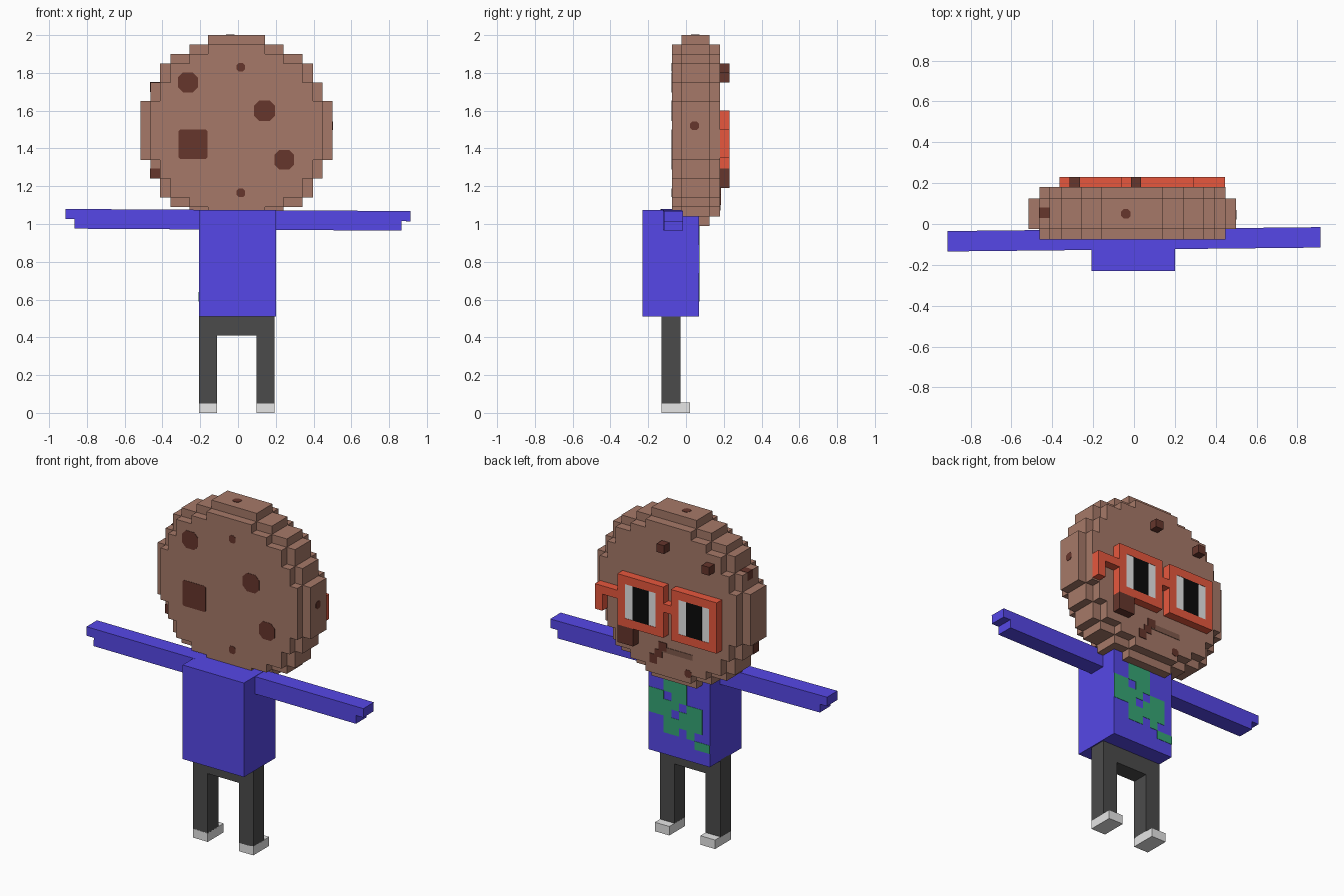
import bpy
import bmesh
from math import radians
from mathutils import Matrix, Vector

if "Cube" in bpy.data.objects:
    bpy.data.objects.remove(bpy.data.objects["Cube"], do_unlink=True)


def material(name, r, g, b):
    def lin(c):
        c /= 255
        return c / 12.92 if c <= 0.04045 else ((c + 0.055) / 1.055) ** 2.4
    mat = bpy.data.materials.new(name)
    color = (lin(r), lin(g), lin(b), 1)
    mat.diffuse_color = color
    mat.use_nodes = True
    mat.node_tree.nodes["Principled BSDF"].inputs["Base Color"].default_value = color
    return mat


brown = material("cookie brown", 166, 121, 104)
lip = material("mouth brown", 128, 90, 76)
dark = material("chocolate", 102, 54, 44)
blue = material("shirt blue", 86, 72, 232)
gray = material("trouser gray", 75, 75, 75)
light = material("light gray", 230, 230, 230)
red = material("frame red", 232, 88, 62)
green = material("print green", 54, 166, 118)
black = material("pupil black", 10, 10, 10)


def finish(name, bm, mat):
    bmesh.ops.recalc_face_normals(bm, faces=bm.faces)
    mesh = bpy.data.meshes.new(name)
    bm.to_mesh(mesh)
    bm.free()
    mesh.materials.append(mat)
    obj = bpy.data.objects.new(name, mesh)
    bpy.context.collection.objects.link(obj)
    return obj


def add_box(bm, x, y, z):
    spans = (x, y, z)
    mid = Vector([(a + b) / 2 for a, b in spans])
    size = [abs(b - a) for a, b in spans]
    bmesh.ops.create_cube(bm, size=1, matrix=Matrix.Translation(mid) @ Matrix.Diagonal((*size, 1)))


def boxes(name, mat, *parts):
    bm = bmesh.new()
    for part in parts:
        add_box(bm, *part)
    return finish(name, bm, mat)


def extrude_outline(name, mat, points, y0, y1):
    # Closed x/z outline pushed through the depth
    bm = bmesh.new()
    face = bm.faces.new([bm.verts.new((x, y0, z)) for x, z in points])
    new = bmesh.ops.extrude_face_region(bm, geom=[face])["geom"]
    bmesh.ops.translate(bm, vec=(0, y1 - y0, 0), verts=[v for v in new if isinstance(v, bmesh.types.BMVert)])
    return finish(name, bm, mat)


def stepped_disc(name, steps, y0, y1):
    # Stair-stepped quarter, mirrored into a full round outline
    quarter = []
    for i, (w, h) in enumerate(steps):
        quarter.append((w, h))
        if i + 1 < len(steps):
            quarter.append((w, steps[i + 1][1]))
    right = quarter + [(w, -h) for w, h in reversed(quarter)]
    outline = right + [(-w, h) for w, h in reversed(right)]
    return extrude_outline(name, brown, [(x - 0.008, z + 1.495) for x, z in outline], y0, y1)


def spot(name, center, size, axis, cut=.25):
    # Thin square chip with cut corners, lying on a surface
    h = size / 2
    k = h * (1 - 2 * cut)
    outline = [(k, h), (h, k), (h, -k), (k, -h), (-k, -h), (-h, -k), (-h, k), (-k, h)]
    chip = extrude_outline(name, dark, outline, -.002, .002)
    turn = {"x": Matrix.Rotation(radians(90), 4, "Z"),
            "y": Matrix.Identity(4),
            "z": Matrix.Rotation(radians(90), 4, "X")}[axis]
    chip.data.transform(Matrix.Translation(center) @ turn)


# Head: thin outer ring and thicker inner disc
stepped_disc("head_rim", [(.15, .505), (.25, .455), (.35, .405), (.405, .355), (.455, .255), (.508, .155)], -.025, .125)
stepped_disc("head_core", [(.15, .455), (.25, .405), (.35, .355), (.405, .255), (.455, .155)], -.075, .18)

# Chips on the flat side without the face
for x, z, s in [(-.265, 1.75, .105), (.015, 1.83, .045), (.14, 1.6, .11), (.245, 1.34, .105), (.015, 1.165, .045)]:
    spot("flat_chip", (x, -.075, z), s, "y")
spot("square_chip", (-.238, -.075, 1.422), .155, "y", .06)
spot("side_chip", (.5, .045, 1.52), .045, "x")
spot("top_chip", (-.04, .05, 2), .045, "z")
spot("chin_chip", (-.14, .18, 1.095), .045, "y")

# Raised chips
boxes("raised_chips", dark,
      ((-.015, .035), (.17, .23), (1.8, 1.85)),
      ((-.315, -.265), (.17, .23), (1.75, 1.8)),
      ((.19, .295), (.17, .23), (1.19, 1.295)))
boxes("rim_chips", dark,
      ((-.465, -.413), (.03, .08), (1.7, 1.752)),
      ((-.465, -.413), (-.028, .025), (1.24, 1.295)))

# Mouth with a run of crumbs at its corner
boxes("mouth", lip, ((-.17, .03), (.178, .183), (1.182, 1.215)))
boxes("crumbs", dark,
      ((.0, .055), (.178, .184), (1.19, 1.24)),
      ((.03, .08), (.178, .184), (1.145, 1.19)),
      ((.065, .115), (.178, .184), (1.1, 1.155)))

# Glasses: two square frames with lenses, bridge and hooked temple
bars = [((-.065, -.005), (.18, .23), (1.45, 1.5)),
        ((.295, .445), (.18, .23), (1.45, 1.5)),
        ((.395, .445), (.18, .23), (1.35, 1.45))]
whites, pupils = [], []
for x in (-.365, -.01):
    right = x + .305
    bars += [((x, right), (.18, .23), (1.55, 1.6)),
             ((x, right), (.18, .23), (1.295, 1.345)),
             ((x, x + .05), (.18, .23), (1.345, 1.55)),
             ((right - .05, right), (.18, .23), (1.345, 1.55))]
    whites.append(((x + .05, right - .05), (.18, .228), (1.345, 1.55)))
    pupils.append(((x + .1, right - .1), (.225, .23), (1.345, 1.55)))
boxes("glasses_frame", red, *bars)
boxes("lenses", light, *whites)
boxes("pupils", black, *pupils)

# Shirt body and arms with notched ends
boxes("shirt", blue, ((-.207, .2), (-.23, .07), (.51, 1.075)))
for side, name in ((1, "left_arm"), (-1, "right_arm")):
    profile = [(.15, -.052), (.865, -.052), (.865, -.002), (.913, -.002), (.913, .052), (.15, .052)]
    arm = extrude_outline(name, blue, [(side * x, z) for x, z in profile], -.05, .05)
    arm.location = (0, -.075, 1.022)
    arm.rotation_euler = (0, radians(.35), radians(.6))

# Printed shirt pattern, one thin plate per cell
rows = ["..##....",
        "..###...",
        "..###...",
        "##.##...",
        "####.##.",
        "###.###.",
        "..#####.",
        "..##.#..",
        "......##"]
cells = []
for r, row in enumerate(rows):
    for c, mark in enumerate(row):
        if mark == "#":
            x, z = .2 - c * .051, 1.04 - r * .05
            cells.append(((x - .051, x), (.068, .072), (z - .05, z)))
boxes("shirt_print", green, *cells)

# Trousers and shoes
legs = ((-.207, -.11), (.097, .193))
boxes("trousers", gray, ((-.207, .193), (-.13, -.03), (.41, .515)),
      *[(x, (-.13, -.03), (.05, .41)) for x in legs])
boxes("shoes", light, *[(x, (-.13, .02), (0, .054)) for x in legs])
